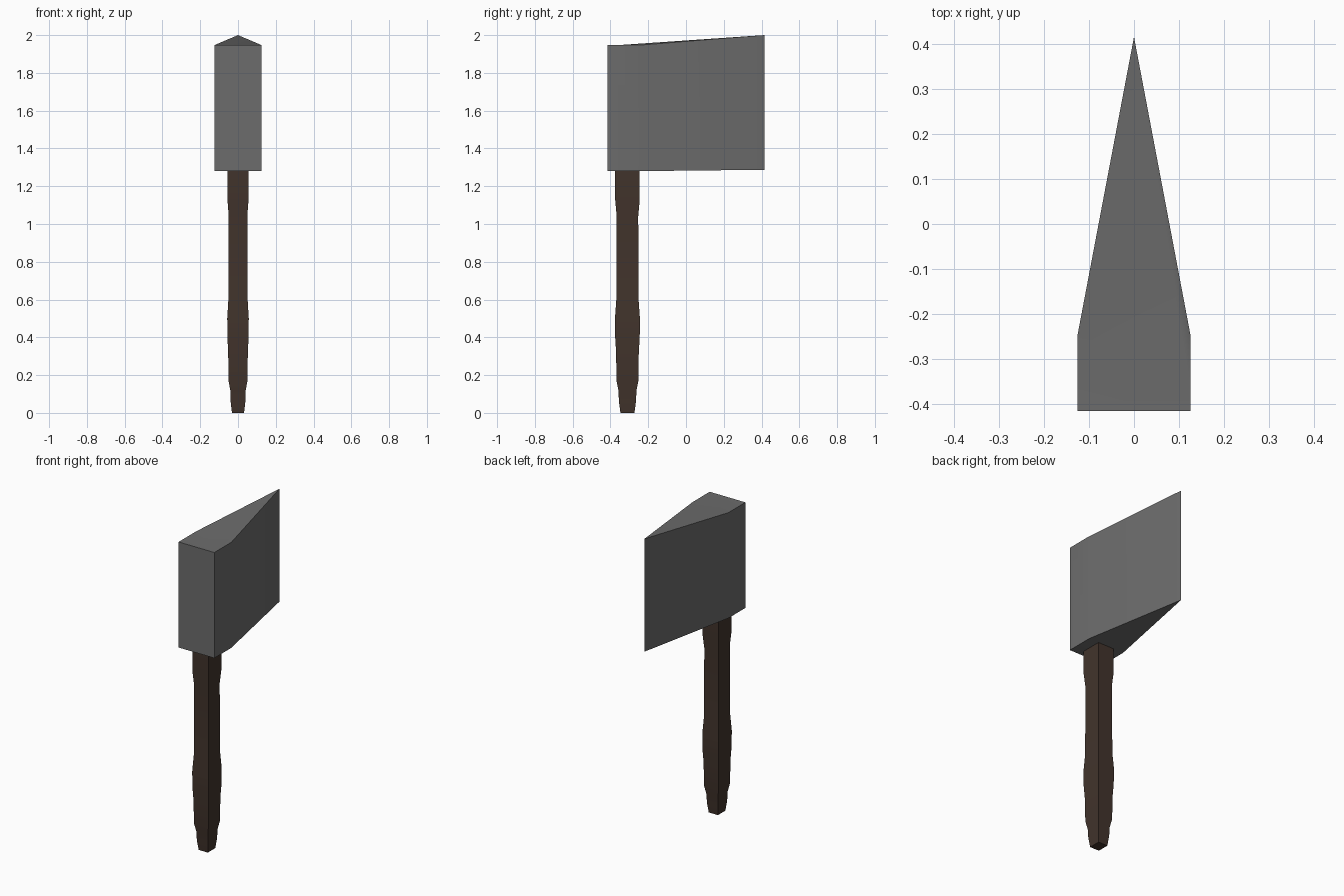
import bpy, bmesh, math

if "Cube" in bpy.data.objects:
    bpy.data.objects.remove(bpy.data.objects["Cube"])


def material(name, rgb):
    m = bpy.data.materials.new(name)
    m.diffuse_color = (*rgb, 1)
    m.use_nodes = True
    m.node_tree.nodes["Principled BSDF"].inputs["Base Color"].default_value = m.diffuse_color
    return m


def finish(bm, name, mat):
    bmesh.ops.recalc_face_normals(bm, faces=bm.faces)
    me = bpy.data.meshes.new(name)
    bm.to_mesh(me)
    bm.free()
    me.materials.append(mat)
    ob = bpy.data.objects.new(name, me)
    bpy.context.collection.objects.link(ob)
    bpy.ops.object.select_all(action='DESELECT')
    ob.select_set(True)
    bpy.context.view_layer.objects.active = ob
    bpy.ops.object.shade_smooth_by_angle(angle=math.radians(30))
    return ob


steel = material("grey steel", (0.15, 0.15, 0.15))
wood = material("dark wood", (0.054, 0.034, 0.025))

# axe head: five-sided plan (block plus wedge) raised to a sloping top
W, Y0, Y1, YE = 0.125, -0.415, -0.245, 0.415
plan = [(-W, Y0), (W, Y0), (W, Y1), (0, YE), (-W, Y1)]
bm = bmesh.new()
low = [bm.verts.new((x, y, 1.287 if y == YE else 1.28)) for x, y in plan]
top = [bm.verts.new((x, y, 2.0 if y == YE else 1.947)) for x, y in plan]
crease = bm.verts.new((W, -0.36, 1.947))
for i in range(5):
    j = (i + 1) % 5
    extra = [crease] if i == 1 else []
    bm.faces.new([low[i], low[j], top[j]] + extra + [top[i]])
# top folds along a skewed crease; underside folds behind the block
bm.faces.new([top[0], top[1], crease, top[4]])
bm.faces.new([top[4], crease, top[3]])
bm.faces.new([crease, top[2], top[3]])
bm.faces.new([low[0], low[1], low[2], low[4]])
bm.faces.new([low[4], low[2], low[3]])
finish(bm, "axe_head", steel)

# handle: rectangular sections lofted upward (height, half width, half depth)
sections = [(0, 0.032, 0.037), (0.06, 0.039, 0.045), (0.12, 0.041, 0.048),
            (0.17, 0.050, 0.058), (0.32, 0.052, 0.060), (0.40, 0.056, 0.065),
            (0.50, 0.057, 0.066), (0.60, 0.051, 0.059), (1.04, 0.049, 0.057),
            (1.13, 0.056, 0.065), (1.30, 0.056, 0.065)]
bm = bmesh.new()
rings = [[bm.verts.new((sx * hx, -0.31 + sy * hy, z))
          for sx, sy in ((-1, -1), (1, -1), (1, 1), (-1, 1))]
         for z, hx, hy in sections]
for a, b in zip(rings, rings[1:]):
    for i in range(4):
        j = (i + 1) % 4
        bm.faces.new([a[i], a[j], b[j], b[i]])
bm.faces.new(rings[0][::-1])
bm.faces.new(rings[-1])
finish(bm, "handle", wood)
